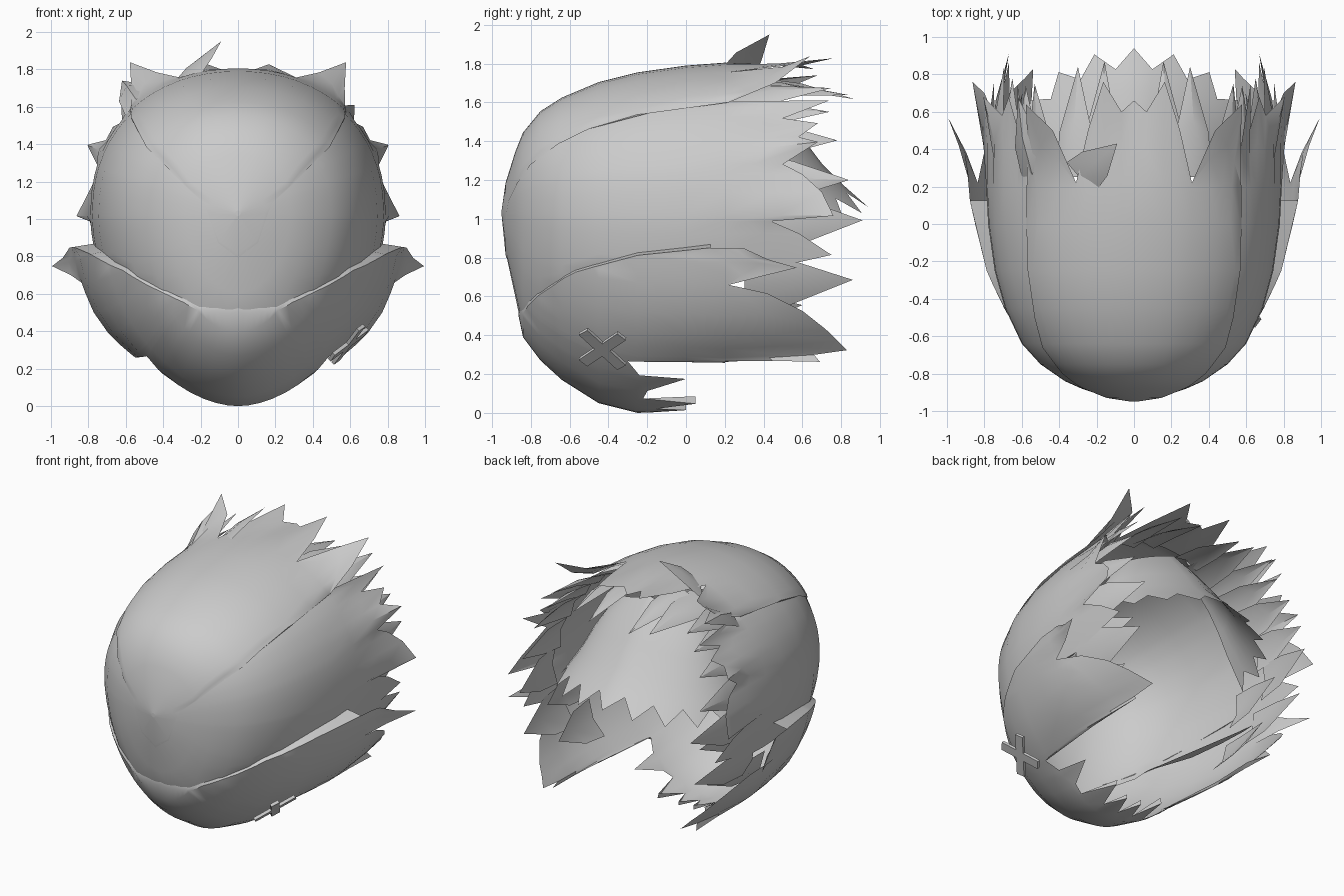
import bpy, bmesh, math
from mathutils import Vector, Matrix

if "Cube" in bpy.data.objects:
    bpy.data.objects.remove(bpy.data.objects["Cube"])

CZ = 1.03
# shell cross-sections: y, half width, height above centre, depth below centre
Y = [-.95, -.93, -.88, -.84, -.75, -.64, -.45, -.25, 0, .2, .9]
W = [0, .13, .28, .37, .50, .60, .69, .745, .78, .79, .77]
T = [0, .14, .30, .40, .51, .58, .66, .71, .745, .76, .74]
B = [0, .20, .43, .62, .74, .84, .96, 1.01, 1.0, 1.0, .98]


def interp(x, xs, vs):
    if x <= xs[0]:
        return vs[0]
    for i in range(1, len(xs)):
        if x <= xs[i]:
            k = (x - xs[i - 1]) / (xs[i] - xs[i - 1])
            return vs[i - 1] + k * (vs[i] - vs[i - 1])
    return vs[-1]


def P(a, y, off=0.0):
    """Point on the shell at angle a (0 = side, 90 = top), depth y, pushed out by off."""
    r = math.radians(a)
    e = 2 / 2.15 if a > 0 else 2 / 1.87
    c, s = max(0, math.cos(r)) ** e, abs(math.sin(r)) ** e
    w = interp(y, Y, W) + off
    h = (interp(y, Y, T) if a > 0 else interp(y, Y, B)) + off
    return Vector((w * c, y, CZ + math.copysign(h * s, a)))


def finish(name, bm, mirror=True):
    bmesh.ops.remove_doubles(bm, verts=bm.verts, dist=.0008)
    bmesh.ops.recalc_face_normals(bm, faces=bm.faces)
    me = bpy.data.meshes.new(name)
    bm.to_mesh(me)
    bm.free()
    ob = bpy.data.objects.new(name, me)
    bpy.context.collection.objects.link(ob)
    if mirror:
        ob.modifiers.new("mirror", 'MIRROR').use_clip = True
    bpy.ops.object.select_all(action='DESELECT')
    ob.select_set(True)
    bpy.context.view_layer.objects.active = ob
    bpy.ops.object.shade_smooth_by_angle(angle=math.radians(35))
    return ob


def grid(bm, cols):
    """Skin a list of equally long point columns."""
    vs = [[bm.verts.new(p) for p in c] for c in cols]
    for a, b in zip(vs, vs[1:]):
        for i in range(len(a) - 1):
            bm.faces.new((a[i], a[i + 1], b[i + 1], b[i]))


def ray(a, start, end, tip=0.0, off=lambda a, y: 0.0, lip=False):
    """Column running front to back that ends in a lifted tip."""
    base = min(end, .2)
    pts = [P(a, start, 0)] if lip else []
    for y in Y[:-1]:
        y = min(max(y, start), base)
        pts.append(P(a, y, off(a, y)))
    mid = (base + end) / 2
    pts.append(P(a, mid, off(a, mid) + tip * .3))
    pts.append(P(a, end, off(a, end) + tip))
    return pts


def rim(a):
    return interp(a, [-90, -70, -56, -45, -34, -22, -17, -13, -10],
                  [-.864, -.857, -.843, -.81, -.75, -.60, -.45, -.25, .2])


# main shell with ragged back edge
bm = bmesh.new()
ends = [(a, rim(a) + .05, 0) for a in (-90, -70, -56, -45, -34, -28, -23)]
ends += [(-20, .3, 0), (-14, .75, 0), (-7, .58, 0), (-3, .44, .01), (-1, .76, .09),
         (7, .7, .03), (14, .6, 0), (18, .5, 0), (24, .68, .1), (29, .58, .02),
         (35, .68, .03), (39, .5, 0), (44, .74, .07), (48, .22, 0), (57, .22, -.02),
         (68, .22, -.02), (79, .3, -.02), (90, .3, -.02)]
grid(bm, [ray(a, -.95, e, t) for a, e, t in ends])
finish("shell", bm)

# raised V-shaped brow plate sweeping over the top
bm = bmesh.new()
plate = [(-90, -.925, 0), (-45, -.927, 0), (0, -.925, 0), (15, -.915, 0), (25, -.87, 0),
         (31, -.8, 0), (36, -.66, 0), (40, -.5, 0), (43, -.2, 0), (46, .22, 0),
         (51, .46, .08), (56, .64, .2), (62, .5, .08), (69, .22, 0), (74, .5, .02),
         (80, .76, .05), (86, .6, 0), (90, .66, -.02)]
grid(bm, [ray(a, -.95, e, t, lambda a, y: .015) for a, e, t in plate])
finish("brow_plate", bm)


# flared lower mask
def flare(a, y):
    k = min(1, max(0, (y + .65) / .8)) * min(1, max(0, (a + 58) / 25))
    return .02 + .09 * k


bm = bmesh.new()
mask = [(-10.5, .3, .02), (-13, .42, .07), (-14.5, .57, .14), (-18, .38, .05), (-21, .22, 0),
        (-24, .42, -.02), (-30, .6, -.04), (-37, .72, -.05), (-42, .78, -.05),
        (-46, .83, -.04), (-46.6, .66, -.02), (-47.4, .69, .02), (-47.8, .5, -.02),
        (-48.3, .2, -.02), (-49, -.3, 0), (-55, -.24, 0), (-58, 0, .0), (-64, -.2, 0),
        (-69, -.22, 0), (-75, .05, -.04), (-80, -.16, 0), (-85, .0, -.03), (-90, -.16, 0)]
grid(bm, [ray(a, rim(a), e, t, flare, True) for a, e, t in mask])
finish("lower_mask", bm)

# back cap: half dome under the tufts with a jagged lower edge
bm = bmesh.new()
cols = []
for i in range(11):
    lam = math.radians(90 * i / 10)
    tip = i % 2 == 0
    prof = [(1.66, .2), (1.55, .36), (1.42, .53), (1.28, .7), (1.17, .88)]
    prof.append((1.06, 1.08) if tip else (1.15, .91))
    cols.append([(.66 * math.sin(lam) * f ** .5, .27 + .62 * math.cos(lam) * f,
                  z - .1 * math.sin(lam)) for z, f in prof])
grid(bm, cols)
finish("back_cap", bm)


# loose tufts: folded leaf from two base corners to a tip
def tuft(bm, left, right, tip, lift=.05):
    left, right, tip = Vector(left), Vector(right), Vector(tip)
    mid = (left + right) / 2
    n = (right - left).cross(tip - mid).normalized()
    if n.dot(mid - Vector((0, mid.y, CZ))) < 0:
        n = -n
    belly = lambda p: p.lerp(tip, .4) + n * lift * .5 + (p - mid) * .25
    l2, r2, m2 = belly(left), belly(right), mid.lerp(tip, .5) + n * lift * 1.3
    m = mid + n * lift
    grid(bm, [[left, l2, tip], [m, m2, tip], [right, r2, tip]])


bm = bmesh.new()
# angle, half spread, base y, base offset, tip y, tip offset
for a, d, y0, o0, y1, o1 in [
        (-23, 9, .3, -.01, .86, -.04), (-3, 9, .4, -.04, .91, -.1),
        (13, 9, .35, -.05, .84, -.06), (30, 9, .3, -.05, .78, -.03), (43, 8, .25, -.05, .74, 0),
        (52, 8, .2, -.05, .75, .06), (66, 9, .25, -.06, .84, -.08), (77, 7, .3, -.06, .87, -.14),
        (-14, 9, .2, -.1, .7, -.16), (-33, 8, .1, -.02, .6, -.08)]:
    tuft(bm, P(a - d, y0, o0), P(a + d, y0, o0), P(a, y1, o1), .03)
finish("back_tufts", bm)

# uneven crown tufts
bm = bmesh.new()
tuft(bm, (-.36, .33, 1.71), (-.2, .18, 1.77), (-.09, .43, 1.95), .02)
tuft(bm, (-.6, .25, 1.55), (-.45, .3, 1.66), (-.62, .68, 1.74), .04)
finish("crown_tufts", bm, False)

# crossed strips on one cheek
bm = bmesh.new()
normal = Vector((.7, -.16, -.7)).normalized()
u = (Vector((0, 1, 0)) - normal * normal.y).normalized()
v = normal.cross(u)
frame = Matrix((u, v, normal)).transposed().to_4x4()
for s in (48, -48):
    m = (Matrix.Translation((.59, -.43, .33)) @ frame
         @ Matrix.Rotation(math.radians(s), 4, 'Z') @ Matrix.Diagonal((.3, .06, .02, 1)))
    bmesh.ops.create_cube(bm, size=1, matrix=m)
finish("cheek_cross", bm, False)
